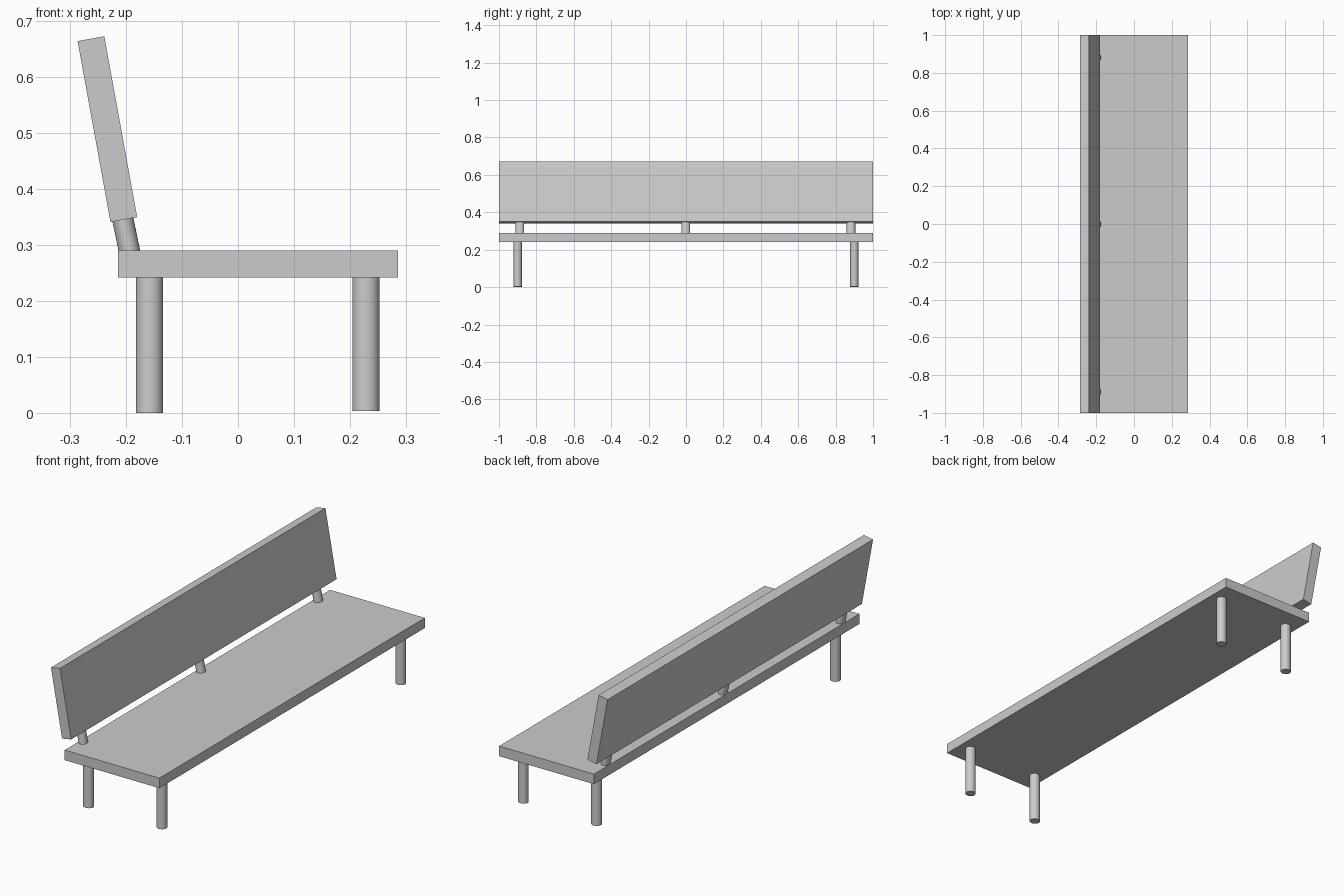
import bpy
from math import radians, sin, cos

if "Cube" in bpy.data.objects:
    bpy.data.objects.remove(bpy.data.objects["Cube"])


def box(name, centre, size, tilt=0):
    bpy.ops.mesh.primitive_cube_add(size=1, location=centre, rotation=(0, radians(tilt), 0))
    ob = bpy.context.object
    ob.name = name
    ob.scale = size
    bpy.ops.object.transform_apply(location=False, rotation=False, scale=True)
    return ob


def post(name, centre, width, depth, length, tilt=0):
    bpy.ops.mesh.primitive_cylinder_add(vertices=32, radius=0.5, depth=1, location=centre,
                                        rotation=(0, radians(tilt), 0))
    ob = bpy.context.object
    ob.name = name
    ob.scale = (width, depth, length)
    bpy.ops.object.transform_apply(location=False, rotation=False, scale=True)
    bpy.ops.object.shade_smooth_by_angle(angle=radians(40))
    return ob


# Seat plank
box("seat", (0.0357, 0, 0.266), (0.5, 2, 0.048))

# Leaning backrest plank
box("backrest", (-0.2334, 0, 0.507), (0.0485, 2, 0.3285), -10.3)

# Four legs; the pair under the open edge is slightly shorter
for side, y in (("left", -0.9), ("right", 0.9)):
    for place, x, z0 in (("back", -0.158, 0.0), ("front", 0.2286, 0.003)):
        post(f"{place}_leg_{side}", (x, y, (z0 + 0.244) / 2), 0.048, 0.045, 0.244 - z0)

# Three tilted pegs holding the backrest
for i, y in enumerate((-0.888, -0.001, 0.882)):
    post(f"backrest_peg_{i + 1}", (-0.2, y, 0.318), 0.038, 0.046, 0.078, -11.7)
